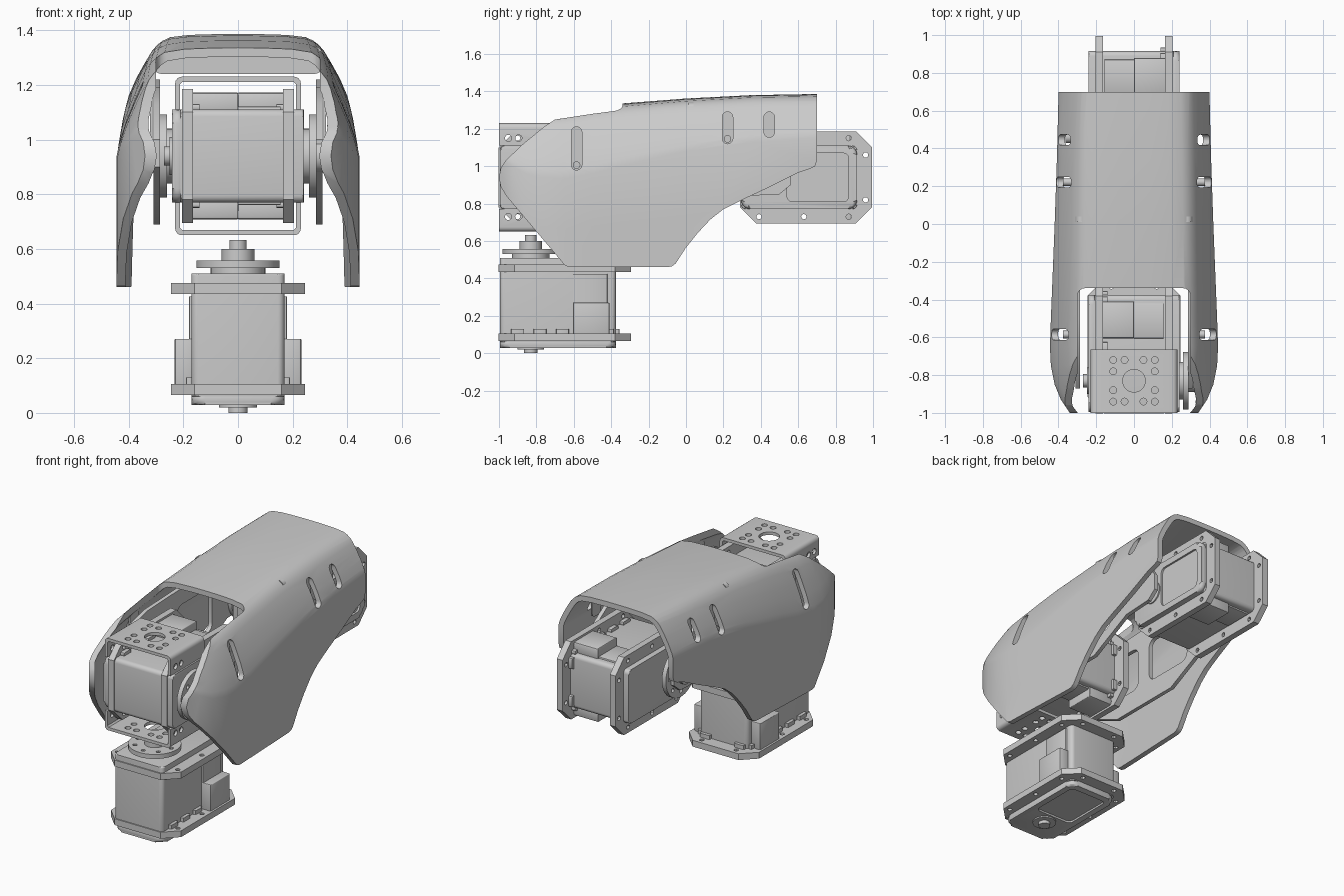
import bpy, bmesh
from math import sin, cos, pi, radians
from mathutils import Matrix

if "Cube" in bpy.data.objects:
    bpy.data.objects.remove(bpy.data.objects["Cube"])

T = Matrix.Translation
SIDE = Matrix(((0, 0, 1, 0), (1, 0, 0, 0), (0, 1, 0, 0), (0, 0, 0, 1)))  # 2D (y,z), extruded along x
FRONT = Matrix.Rotation(radians(90), 4, 'X')                             # 2D (x,z), extruded along -y


def add(name, bm, M=Matrix()):
    bmesh.ops.recalc_face_normals(bm, faces=bm.faces)
    me = bpy.data.meshes.new(name)
    bm.to_mesh(me)
    bm.free()
    me.transform(M)
    ob = bpy.data.objects.new(name, me)
    bpy.context.collection.objects.link(ob)
    return ob


def prism(name, pts, lo, hi, M=Matrix(), bevel=0):
    bm = bmesh.new()
    n = len(pts)
    a = [bm.verts.new((x, y, lo)) for x, y in pts]
    b = [bm.verts.new((x, y, hi)) for x, y in pts]
    bm.faces.new(a[::-1])
    bm.faces.new(b)
    for i in range(n):
        bm.faces.new((a[i], a[(i + 1) % n], b[(i + 1) % n], b[i]))
    if bevel:
        rim = [e for e in bm.edges if abs(e.verts[0].co.z - e.verts[1].co.z) < 1e-6]
        bmesh.ops.bevel(bm, geom=rim, offset=bevel, segments=3, profile=0.5, affect='EDGES')
    return add(name, bm, M)


def rrect(x0, x1, y0, y1, r, n=5):
    pts = []
    for k, (cx, cy) in enumerate(((x1 - r, y1 - r), (x0 + r, y1 - r), (x0 + r, y0 + r), (x1 - r, y0 + r))):
        for i in range(n + 1):
            t = (k + i / n) * pi / 2
            pts.append((cx + r * cos(t), cy + r * sin(t)))
    return pts


def disc(name, x, y, r, lo, hi, M=Matrix(), n=32):
    return prism(name, [(x + r * cos(2 * pi * i / n), y + r * sin(2 * pi * i / n)) for i in range(n)], lo, hi, M)


def apply(ob):
    dg = bpy.context.evaluated_depsgraph_get()
    me = bpy.data.meshes.new_from_object(ob.evaluated_get(dg))
    ob.modifiers.clear()
    ob.data = me


def cut(ob, cutters, op='DIFFERENCE'):
    for c in cutters:
        m = ob.modifiers.new('cut', 'BOOLEAN')
        m.operation, m.object, m.solver = op, c, 'EXACT'
    apply(ob)
    for c in cutters:
        bpy.data.objects.remove(c)


def chamfered(x, y0, y1, c):
    return [(-x + c, y0), (x - c, y0), (x, y0 + c), (x, y1 - c), (x - c, y1), (-x + c, y1), (-x, y1 - c), (-x, y0 + c)]


# One servo: output shaft on local z, body running along local y
def servo(tag, M):
    prism(tag + '_servo_body', rrect(-.17, .17, -.165, .455, .025), .06, .51, M, .008)
    cap = prism(tag + '_servo_cap', rrect(-.17, .17, -.165, .455, .05), .028, .07, M, .018)
    cut(cap, [prism('pocket', rrect(-.13, .13, .08, .41, .03), .0, .04, M)])
    disc(tag + '_servo_idler_ring', 0, 0, .07, .02, .05, M)
    disc(tag + '_servo_idler_pin', 0, 0, .035, 0, .05, M)
    for nm, lo, hi in (('lower', .065, .105), ('upper', .435, .475)):
        fl = prism(f'{tag}_servo_{nm}_flange', chamfered(.245, -.172, .535, .085), lo, hi, M)
        holes = [disc('hole', s * x, y, .014, lo - .1, hi + .1, M, 12)
                 for s in (-1, 1) for x, y in ((.21, -.07), (.21, .17), (.21, .41), (.12, .5))]
        cut(fl, holes)
    # raised screw seats on the lower flange
    for s in (-1, 1):
        for y in (-.07, .05, .17, .41):
            x0, x1 = sorted((s * .165, s * .19))
            prism(tag + '_screw_seat', rrect(x0, x1, y - .035, y + .035, .008, 2), .1, .13, M)
        prism(tag + '_end_seat', rrect(s * .12 - .035, s * .12 + .035, .45, .475, .008, 2), .1, .13, M)
        # side boxes
        x0, x1 = sorted((s * .15, s * .232))
        prism(tag + '_connector_box', rrect(x0, x1, .225, .42, .01, 2), .1, .27, M, .004)
        x0, x1 = sorted((s * .15, s * .18))
        prism(tag + '_side_panel', rrect(x0, x1, .225, .41, .006, 2), .27, .425, M)
    # horn
    disc(tag + '_horn_base', 0, 0, .1, .505, .53, M)
    horn = disc(tag + '_horn_disc', 0, 0, .152, .53, .558, M, 48)
    cut(horn, [disc('hole', .115 * cos(i * pi / 4), .115 * sin(i * pi / 4), .013, .4, .7, M, 12) for i in range(8)])
    disc(tag + '_horn_hub', 0, 0, .06, .55, .6, M)
    disc(tag + '_horn_shaft', 0, 0, .032, .59, .632, M)


servo('base', T((0, -.83, 0)))
servo('front', T((-.27, -.83, .94)) @ Matrix.Rotation(radians(90), 4, 'Y'))
servo('rear', T((.27, .46, .94)) @ Matrix.Rotation(radians(-90), 4, 'Y'))

# Channel brackets above and below the front servo
arc = [(.205 + .025 * cos(t), .265 + .025 * sin(t)) for t in (0, .4, .8, 1.2, pi / 2)]
half = [(.23, .17)] + arc
inner = [(.212, .262), (.203, .271)]
for nm, s in (('top', 1), ('bottom', -1)):
    outline = half + [(-x, z) for x, z in half[::-1]] + [(-.212, .17)] + [(-x, z) for x, z in inner] \
        + inner[::-1] + [(.212, .17)]
    br = prism(nm + '_bracket', [(x, .94 + s * z) for x, z in outline], .665, 1.0, FRONT)
    cuts = [disc('hole', 0, -.83, .06, .5, 1.4)]
    for a, b in ((.05, .11), (.11, .05), (.11, .11), (0.0, .0)):
        if a:
            cuts += [disc('hole', i * a, -.83 + j * b, .018, .5, 1.4, n=16) for i in (-1, 1) for j in (-1, 1)]
    cuts += [disc('hole', y, .94 + s * .21, .018, -.5, .5, SIDE, 16) for y in (-.95, -.895)]
    cut(br, cuts)

# Shell: lofted arch; stations are y, half width, crease height, crown height
stations = [(.75, .398, 1.155, 1.387), (.35, .408, 1.13, 1.38), (0, .42, 1.08, 1.362), (-.35, .434, 1.0, 1.335),
            (-.5, .44, .96, 1.315), (-.65, .445, .935, 1.29), (-.75, .44, .94, 1.275), (-.85, .42, .96, 1.26),
            (-.93, .387, 1.0, 1.25), (-1.0, .34, 1.05, 1.24), (-1.06, .29, 1.08, 1.24)]
arch = [(.98, .12), (.925, .33), (.86, .53), (.785, .74), (.74, .83), (.69, .895), (.62, .95), (.45, .985), (.2, .998)]
bm = bmesh.new()
rows = []
for y, w, zc, top in stations:
    right = [(w, .4), (w, (zc + .4) / 2), (w, zc)] + [(w * u, zc + (top - zc) * v) for u, v in arch]
    sec = right + [(0, top)] + [(-x, z) for x, z in right[::-1]]
    rows.append([bm.verts.new((x, y, z)) for x, z in sec])
for a, b in zip(rows, rows[1:]):
    for i in range(len(a) - 1):
        bm.faces.new((a[i], b[i], b[i + 1], a[i + 1]))
bmesh.ops.recalc_face_normals(bm, faces=bm.faces)
crown = max(bm.faces, key=lambda f: f.calc_center_median().z)
if crown.normal.z < 0:
    bmesh.ops.reverse_faces(bm, faces=bm.faces)
me = bpy.data.meshes.new('shell_cover')
bm.to_mesh(me)
bm.free()
shell = bpy.data.objects.new('shell_cover', me)
bpy.context.collection.objects.link(shell)
sol = shell.modifiers.new('wall', 'SOLIDIFY')
sol.thickness, sol.offset, sol.use_even_offset = .033, -1, True
apply(shell)

# Side outline, front opening and slots of the shell
outline = [(.7, 1.5), (-.6, 1.5), (-.7, 1.25), (-.76, 1.21), (-.87, 1.12), (-.96, 1.035), (-.99, .99), (-1, .94),
           (-.99, .89), (-.96, .84), (-.66, .485), (-.645, .468), (-.62, .46), (-.1, .46), (-.075, .465), (-.055, .48),
           (0, .565), (.06, .64), (.13, .715), (.2, .77), (.3, .82), (.45, .89), (.6, .965), (.66, .985), (.69, 1.0),
           (.7, 1.03)]
cut(shell, [prism('outline', outline, -.7, .7, SIDE)], 'INTERSECT')
slots = [(-.585, .98, 1.21), (.222, 1.12, 1.29), (.445, 1.155, 1.29)]
cut(shell, [prism('opening', rrect(-.3, .3, -1.4, -.34, .04), 1.0, 1.6)]
    + [prism('slot', rrect(y - .028, y + .028, a, b, .027), -.7, .7, SIDE) for y, a, b in slots])

# Slot floors with screws, and the inner side plates carrying the horns
plate = [(-.87, .9), (-.87, 1.0), (-.72, 1.13), (-.5, 1.19), (.3, 1.22), (.5, 1.09), (.56, 1.0), (.56, .9), (.5, .85),
         (.3, .84), (.1, .74), (0, .69), (-.5, .69), (-.7, .78)]
for nm, s in (('left', -1), ('right', 1)):
    lo, hi = sorted((s * .285, s * .31))
    pl = prism(nm + '_side_plate', plate, lo, hi, SIDE)
    cut(pl, [prism('window', rrect(a, b, .82, 1.1, .05), -.5, .5, SIDE) for a, b in ((-.55, -.3), (-.2, .15))])
    for i, (y, a, b) in enumerate(slots):
        lo, hi = sorted((s * .312, s * .322))
        prism(nm + '_slot_floor', rrect(y - .045, y + .045, a - .02, b, .03), lo, hi, SIDE)
        if i < 2:
            lo, hi = sorted((s * .32, s * .375))
            disc(nm + '_slot_screw', y, a + .026, .02, lo, hi, SIDE, 20)

# Cross brace under the crown
prism('cross_brace', rrect(-.31, .31, 1.24, 1.34, .03), -.04, -.01, FRONT)

# Smooth shading with sharp edges kept
bpy.ops.object.select_all(action='SELECT')
bpy.context.view_layer.objects.active = shell
bpy.ops.object.shade_smooth_by_angle(angle=radians(30))
